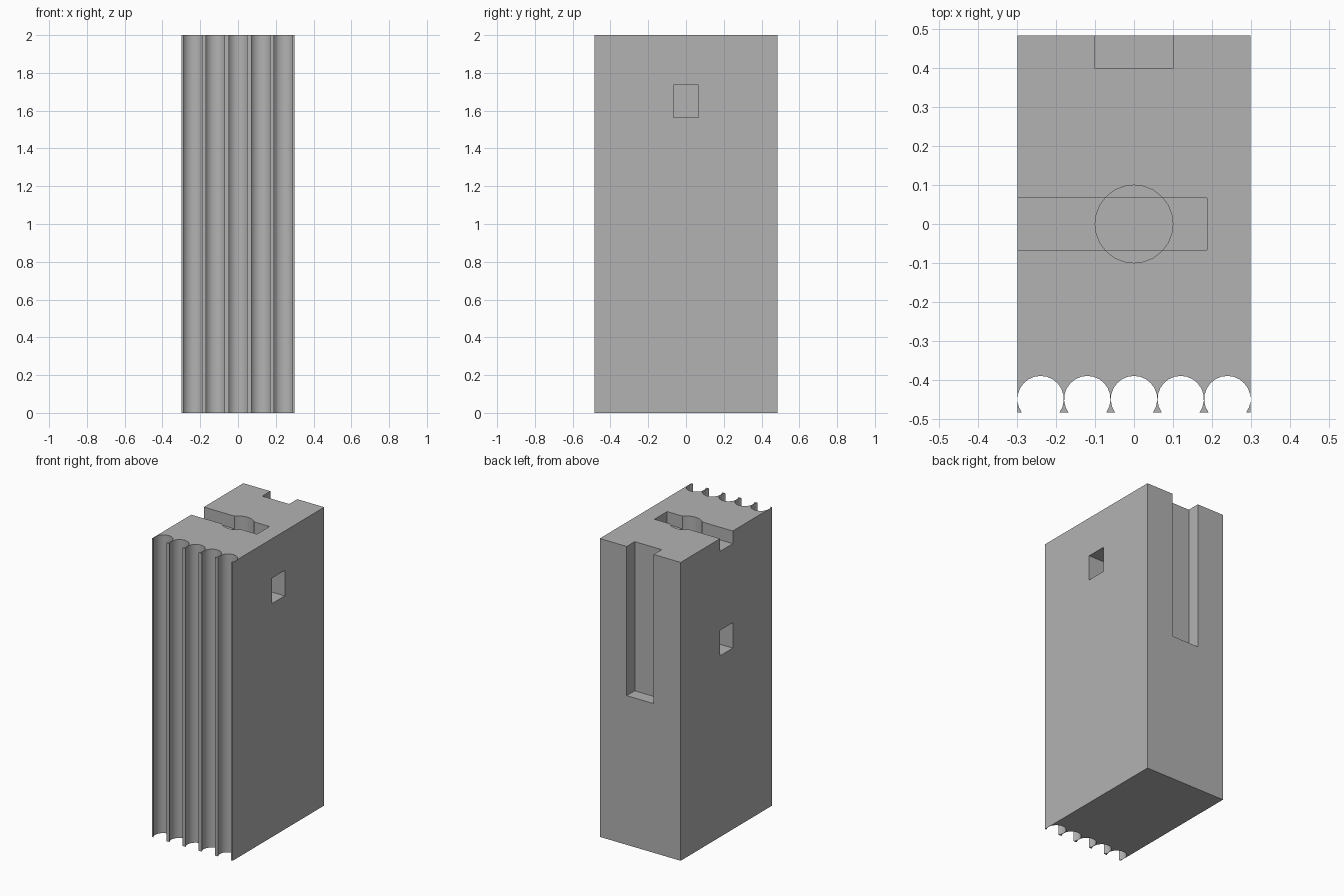
import bpy, bmesh, math
from mathutils import Matrix, Vector

cube = bpy.data.objects.get("Cube")
if cube:
    bpy.data.objects.remove(cube, do_unlink=True)

HALF_W, HALF_D, HEIGHT = 0.30, 0.485, 2.0

grey = bpy.data.materials.new("plain_grey")
grey.use_nodes = True
colour = (0.448, 0.448, 0.448, 1)
grey.diffuse_color = colour
grey.node_tree.nodes["Principled BSDF"].inputs["Base Color"].default_value = colour


def add_object(name, bm):
    bmesh.ops.recalc_face_normals(bm, faces=bm.faces)
    mesh = bpy.data.meshes.new(name)
    bm.to_mesh(mesh)
    bm.free()
    mesh.materials.append(grey)
    ob = bpy.data.objects.new(name, mesh)
    bpy.context.collection.objects.link(ob)
    return ob


def prism(name, outline, z0, z1):
    bm = bmesh.new()
    face = bm.faces.new([bm.verts.new((x, y, z0)) for x, y in outline])
    top = bmesh.ops.extrude_face_region(bm, geom=[face])["geom"]
    verts = [g for g in top if isinstance(g, bmesh.types.BMVert)]
    bmesh.ops.translate(bm, verts=verts, vec=(0, 0, z1 - z0))
    return add_object(name, bm)


def box(name, x0, x1, y0, y1, z0, z1):
    return prism(name, [(x0, y0), (x1, y0), (x1, y1), (x0, y1)], z0, z1)


# Fluted block: five round grooves along the front, thin flared ridges between
flutes, radius, centre_y, steps = 5, 0.0596, -0.45, 16
pitch = 2 * HALF_W / flutes
dip = math.asin((HALF_D + centre_y) / radius)
outline = [(-HALF_W, HALF_D), (-HALF_W, -HALF_D)]
for i in range(flutes):
    cx = -HALF_W + pitch * (i + 0.5)
    for k in range(steps + 1):
        a = math.pi + dip - (math.pi + 2 * dip) * k / steps
        outline.append((cx + radius * math.cos(a), centre_y + radius * math.sin(a)))
outline += [(HALF_W, -HALF_D), (HALF_W, HALF_D)]
block = prism("fluted_block", outline, 0, HEIGHT)

# Cutters: back groove, three side channels on alternating sides, central bore
cutters = [box("back_groove_cutter", -0.10, 0.10, 0.40, 0.60, 1.0, 2.2)]
for i, side in enumerate((-1, 1, -1)):
    z = HEIGHT - 0.35 * i
    x0, x1 = sorted((side * 0.4, -side * 0.187))
    cutters.append(box(f"channel_cutter_{i}", x0, x1, -0.067, 0.067, z - 0.085, z + 0.085))
circle = [(0.1 * math.cos(math.tau * k / 24), 0.1 * math.sin(math.tau * k / 24)) for k in range(24)]
cutters.append(prism("bore_cutter", circle, 1.3, 2.2))

bpy.ops.object.select_all(action="DESELECT")
block.select_set(True)
bpy.context.view_layer.objects.active = block
for cutter in cutters:
    cutter.hide_render = True
    mod = block.modifiers.new(cutter.name, "BOOLEAN")
    mod.operation = "DIFFERENCE"
    mod.solver = "EXACT"
    mod.object = cutter
    bpy.ops.object.modifier_apply(modifier=mod.name)
    bpy.data.objects.remove(cutter, do_unlink=True)

bpy.ops.object.shade_smooth_by_angle(angle=math.radians(30))
